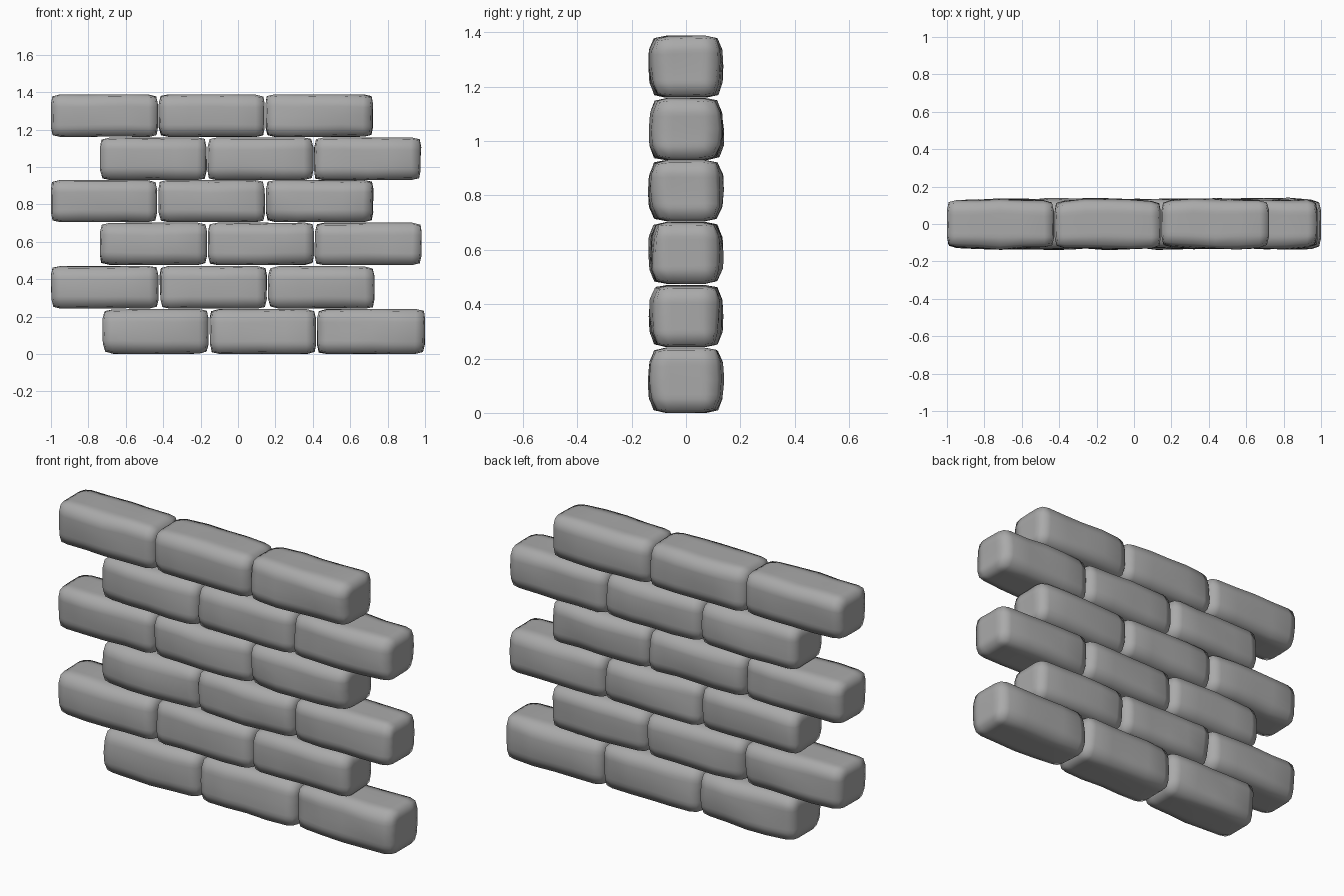
import bpy, bmesh, random
from mathutils import Vector, noise

if "Cube" in bpy.data.objects:
    bpy.data.objects.remove(bpy.data.objects["Cube"])

random.seed(4)

stone = bpy.data.materials.new("dark_stone")
stone.diffuse_color = (0.4, 0.4, 0.4, 1)
stone.use_nodes = True
stone.node_tree.nodes["Principled BSDF"].inputs["Base Color"].default_value = stone.diffuse_color


def level(u, h, r):
    """Spread grid lines so the outer band lies inside the rounded edge."""
    a = abs(u)
    d = h if a > 0.9 else h - r if a > 0.5 else h * 0.42 if a > 0.1 else 0
    return d if u > 0 else -d


def brick(name, x0, x1, z0, z1):
    half = Vector(((x1 - x0) / 2, 0.122, (z1 - z0) / 2))
    centre = Vector(((x0 + x1) / 2, 0, (z0 + z1) / 2))
    r, band = 0.036, 0.052
    seed = Vector([random.uniform(-50, 50) for _ in range(3)])
    bm = bmesh.new()
    bmesh.ops.create_cube(bm, size=2)
    bmesh.ops.subdivide_edges(bm, edges=bm.edges[:], cuts=5, use_grid_fill=True)
    for v in bm.verts:
        p = Vector([level(v.co[i], half[i], band) for i in range(3)])
        inner = Vector([max(-half[i] + r, min(half[i] - r, p[i])) for i in range(3)])
        p = inner + (p - inner).normalized() * r if (p - inner).length > r else p
        # pillow the long faces and narrow the ends
        fx, fz = 1 - (p.x / half.x) ** 2, 1 - (p.z / half.z) ** 2
        p.y *= 0.91 + 0.09 * fx + 0.1 * fz
        # gentle hand-hewn unevenness
        n = noise.noise_vector(p * 5 + seed)
        p += Vector((n.x * 0.008, n.y * 0.014, n.z * 0.006))
        # keep inside the joints
        for i in (0, 2):
            p[i] = max(-half[i], min(half[i], p[i]))
        v.co = p + centre
    bmesh.ops.recalc_face_normals(bm, faces=bm.faces[:])
    for f in bm.faces:
        f.smooth = True
    me = bpy.data.meshes.new(name)
    bm.to_mesh(me)
    bm.free()
    me.materials.append(stone)
    bpy.context.collection.objects.link(bpy.data.objects.new(name, me))


# courses: bottom, top, brick joints along x
courses = [
    (0.0, 0.240, (-0.725, -0.155, 0.42, 1.0)),
    (0.242, 0.470, (-1.0, -0.422, 0.158, 0.73)),
    (0.475, 0.702, (-0.738, -0.163, 0.408, 0.982)),
    (0.705, 0.930, (-1.0, -0.428, 0.147, 0.725)),
    (0.930, 1.158, (-0.738, -0.165, 0.405, 0.98)),
    (1.160, 1.388, (-1.0, -0.426, 0.145, 0.722)),
]
for row, (z0, z1, xs) in enumerate(courses):
    for col in range(3):
        brick(f"brick_row{row + 1}_{col + 1}", xs[col] + 0.002 * (col > 0),
              xs[col + 1] - 0.002 * (col < 2), z0, z1)
